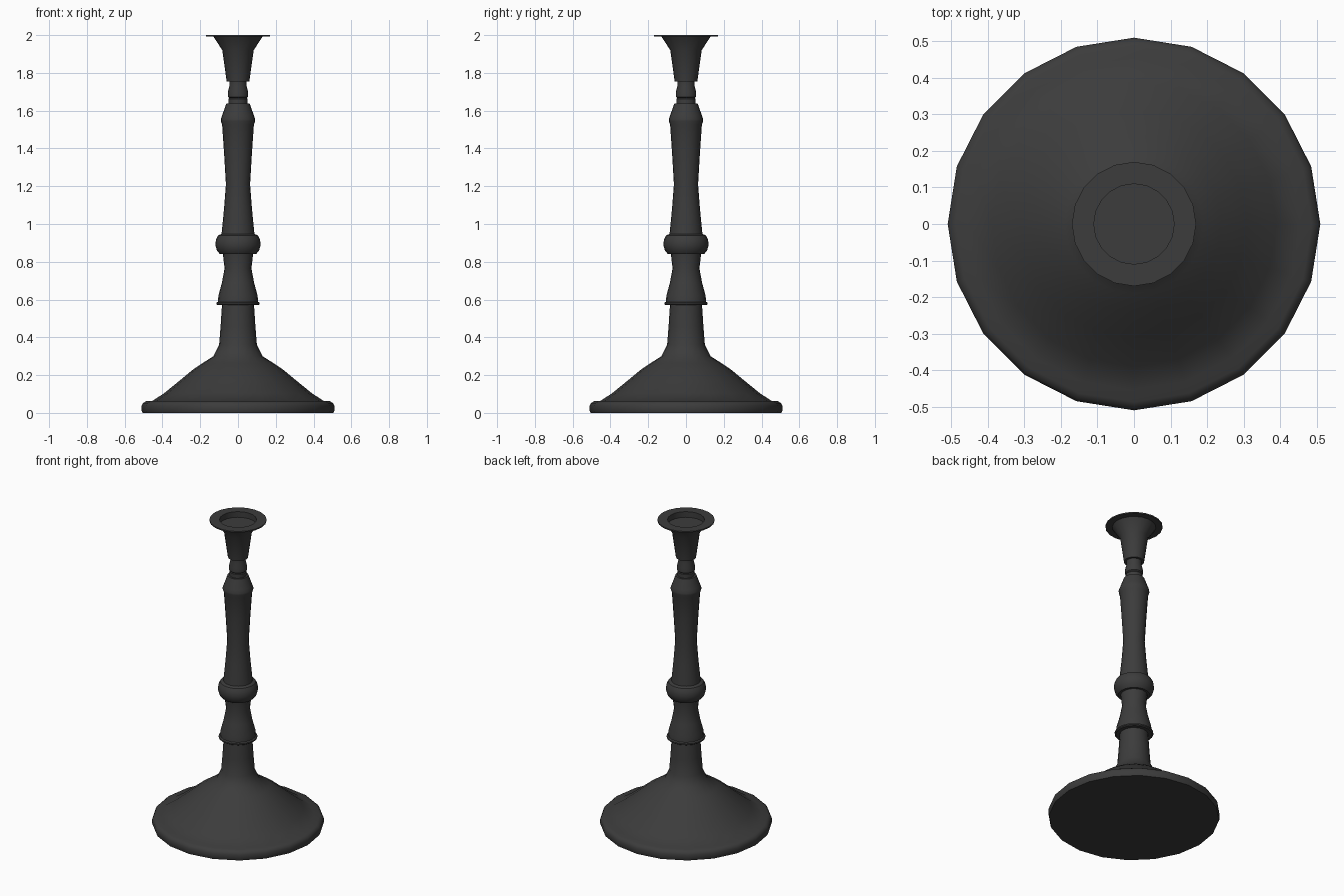
import bpy, bmesh, math

SIDES = 20

black = bpy.data.materials.new("black_metal")
black.diffuse_color = (0.045, 0.045, 0.045, 1)


def lathe(name, profile):
    """Revolve (radius, height) points, listed bottom to top, around z."""
    bm = bmesh.new()
    rings = []
    for r, z in profile:
        if r == 0:
            rings.append([bm.verts.new((0, 0, z))] * SIDES)
        else:
            rings.append([bm.verts.new((r * math.cos(a), r * math.sin(a), z))
                          for a in (2 * math.pi * i / SIDES for i in range(SIDES))])
    for low, high in zip(rings, rings[1:]):
        for i in range(SIDES):
            j = (i + 1) % SIDES
            corners = dict.fromkeys((low[i], low[j], high[j], high[i]))
            bm.faces.new(list(corners))
    mesh = bpy.data.meshes.new(name)
    bm.to_mesh(mesh)
    bm.free()
    mesh.materials.append(black)
    obj = bpy.data.objects.new(name, mesh)
    bpy.context.collection.objects.link(obj)
    bpy.context.view_layer.objects.active = obj
    obj.select_set(True)
    bpy.ops.object.shade_smooth_by_angle(angle=math.radians(35))
    obj.select_set(False)
    return obj


# Wide foot with rounded rim, sloping up into a narrow collar
lathe("foot", [(0, 0), (0.505, 0), (0.51, 0.012), (0.51, 0.038), (0.503, 0.052),
               (0.487, 0.062), (0.455, 0.062), (0.39, 0.105), (0.31, 0.17),
               (0.24, 0.228), (0.19, 0.262), (0.13, 0.30), (0.10, 0.36),
               (0.092, 0.46), (0.085, 0.57)])

# Lower stem: thin ring, waist and round knop
lathe("lower_stem", [(0.085, 0.57), (0.108, 0.57), (0.115, 0.575), (0.115, 0.583),
                     (0.106, 0.588), (0.104, 0.62), (0.085, 0.69), (0.071, 0.765),
                     (0.08, 0.84), (0.095, 0.84), (0.112, 0.86), (0.12, 0.89),
                     (0.116, 0.92), (0.105, 0.94), (0.087, 0.947)])

# Upper stem: tapered shaft, shoulder and small neck beads
lathe("upper_stem", [(0.087, 0.947), (0.074, 1.08), (0.064, 1.21), (0.074, 1.38),
                     (0.084, 1.525), (0.091, 1.545), (0.091, 1.555), (0.084, 1.575),
                     (0.062, 1.637), (0.05, 1.637), (0.05, 1.662), (0.046, 1.667),
                     (0.053, 1.673), (0.053, 1.70), (0.046, 1.73), (0.046, 1.755)])

# Candle cup with flat drip rim and shallow socket
lathe("candle_cup", [(0.046, 1.755), (0.06, 1.755), (0.083, 1.92), (0.13, 1.992),
                     (0.17, 1.992), (0.17, 2.0), (0.11, 2.0), (0.11, 1.963),
                     (0, 1.963)])
